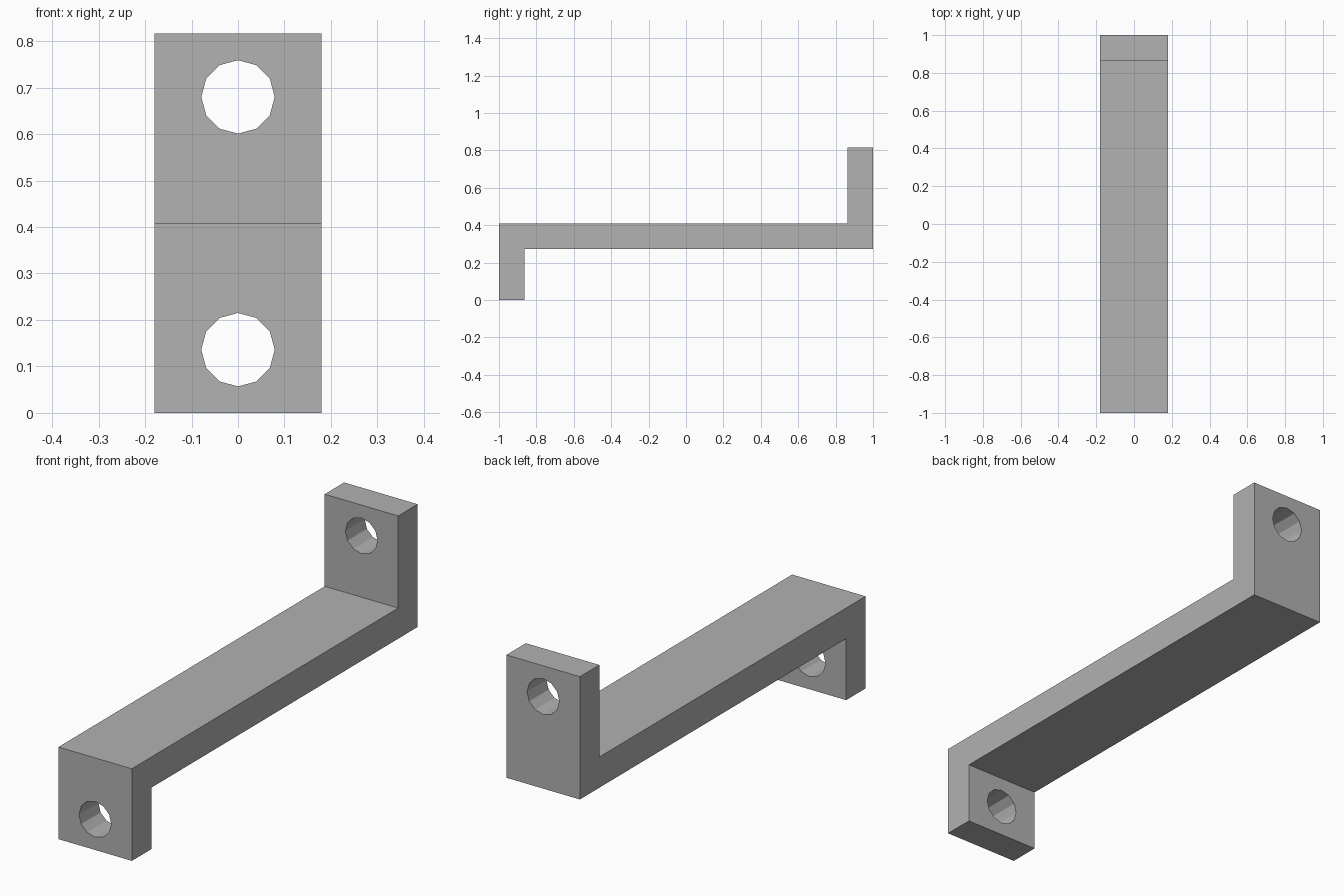
import bpy
import bmesh
import math
from mathutils import Matrix, Vector

cube = bpy.data.objects.get("Cube")
if cube:
    bpy.data.objects.remove(cube, do_unlink=True)

HALF_WIDTH = 0.18
T = 0.136           # plate thickness
HEIGHT = 6 * T
HOLE_RADIUS = 0.079

grey = bpy.data.materials.new("plain grey")
grey.use_nodes = True
colour = (0.445, 0.445, 0.445, 1)
grey.diffuse_color = colour
grey.node_tree.nodes["Principled BSDF"].inputs["Base Color"].default_value = colour


def add_object(name, bm):
    bmesh.ops.recalc_face_normals(bm, faces=bm.faces)
    mesh = bpy.data.meshes.new(name)
    bm.to_mesh(mesh)
    bm.free()
    mesh.materials.append(grey)
    obj = bpy.data.objects.new(name, mesh)
    bpy.context.scene.collection.objects.link(obj)
    return obj


# Stepped bracket: side profile extruded across the width
profile = [(-1, 0), (T - 1, 0), (T - 1, 2 * T), (1, 2 * T),
           (1, HEIGHT), (1 - T, HEIGHT), (1 - T, 3 * T), (-1, 3 * T)]
bm = bmesh.new()
side = bm.faces.new([bm.verts.new((-HALF_WIDTH, y, z)) for y, z in profile])
extruded = bmesh.ops.extrude_face_region(bm, geom=[side])
moved = [v for v in extruded["geom"] if isinstance(v, bmesh.types.BMVert)]
bmesh.ops.translate(bm, verts=moved, vec=Vector((2 * HALF_WIDTH, 0, 0)))
bracket = add_object("bracket", bm)

# Twelve-sided bolt holes through the front foot and the rear post
for name, y, z in (("front_hole_cutter", -1 + T / 2, T),
                   ("rear_hole_cutter", 1 - T / 2, 5 * T)):
    bm = bmesh.new()
    bmesh.ops.create_cone(
        bm, cap_ends=True, segments=12, radius1=HOLE_RADIUS,
        radius2=HOLE_RADIUS, depth=2 * T,
        matrix=Matrix.Translation((0, y, z)) @ Matrix.Rotation(math.pi / 2, 4, "X"))
    cutter = add_object(name, bm)
    cutter.hide_render = True
    cutter.hide_set(True)
    cut = bracket.modifiers.new(name, "BOOLEAN")
    cut.operation = "DIFFERENCE"
    cut.solver = "EXACT"
    cut.object = cutter
